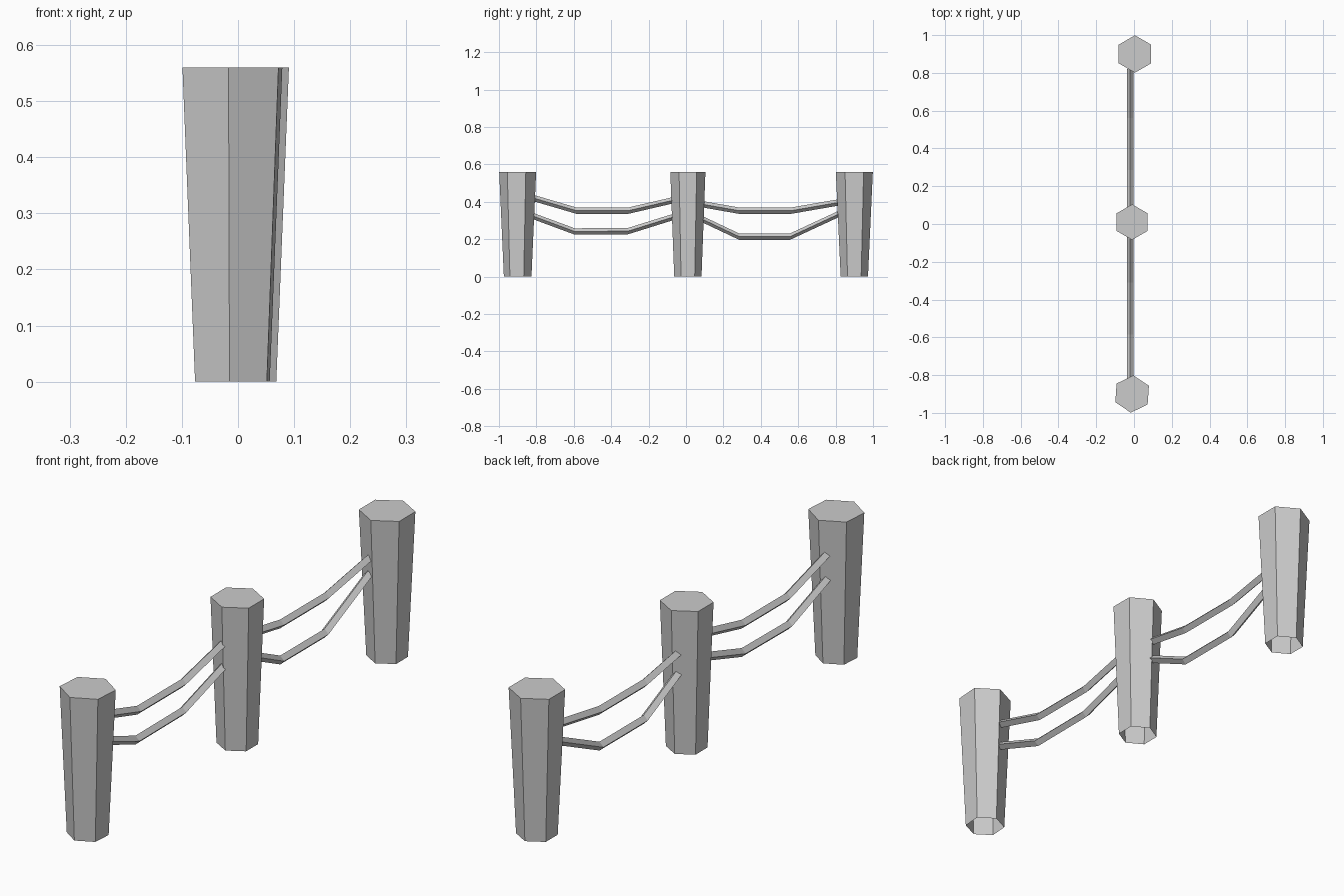
import bpy, bmesh
from math import radians
from mathutils import Matrix

if "Cube" in bpy.data.objects:
    bpy.data.objects.remove(bpy.data.objects["Cube"])

HEIGHT = 0.56


def finish(name, bm):
    bmesh.ops.recalc_face_normals(bm, faces=bm.faces)
    mesh = bpy.data.meshes.new(name)
    bm.to_mesh(mesh)
    bm.free()
    obj = bpy.data.objects.new(name, mesh)
    bpy.context.collection.objects.link(obj)
    return obj


def post(name, x, y, r_bottom, r_top, turn):
    # Six-sided post, wider at the top, hollow and open underneath
    bm = bmesh.new()
    place = Matrix.Translation((x, y, HEIGHT / 2)) @ Matrix.Rotation(radians(turn), 4, 'Z')
    bmesh.ops.create_cone(bm, cap_ends=True, segments=6, radius1=r_bottom,
                          radius2=r_top, depth=HEIGHT, matrix=place)
    base = [f for f in bm.faces if all(v.co.z < 0.01 for v in f.verts)]
    bmesh.ops.delete(bm, geom=base, context='FACES_ONLY')
    finish(name, bm)


def rope(name, path, x=-0.02, half=0.017):
    # Sagging rope: a diamond section swept along (y, z) points
    bm = bmesh.new()
    rings = [[bm.verts.new((x + dx * half, y, z + dz * half))
              for dx, dz in ((1, 0), (0, 1), (-1, 0), (0, -1))] for y, z in path]
    for a, b in zip(rings, rings[1:]):
        for i in range(4):
            j = (i + 1) % 4
            bm.faces.new((a[i], a[j], b[j], b[i]))
    bm.faces.new(rings[0])
    bm.faces.new(rings[-1])
    finish(name, bm)


# Posts
post("front_post", -0.01, -0.90, 0.074, 0.099, -4)
post("middle_post", -0.01, 0.01, 0.073, 0.094, 0)
post("back_post", 0.005, 0.90, 0.073, 0.099, 0)

# Two ropes in each gap
rope("front_upper_rope", [(-0.83, 0.424), (-0.585, 0.352), (-0.31, 0.352), (-0.06, 0.41)])
rope("front_lower_rope", [(-0.83, 0.328), (-0.595, 0.241), (-0.31, 0.243), (-0.06, 0.321)])
rope("back_upper_rope", [(0.08, 0.388), (0.285, 0.352), (0.56, 0.352), (0.82, 0.397)])
rope("back_lower_rope", [(0.08, 0.310), (0.285, 0.213), (0.555, 0.213), (0.82, 0.336)])
